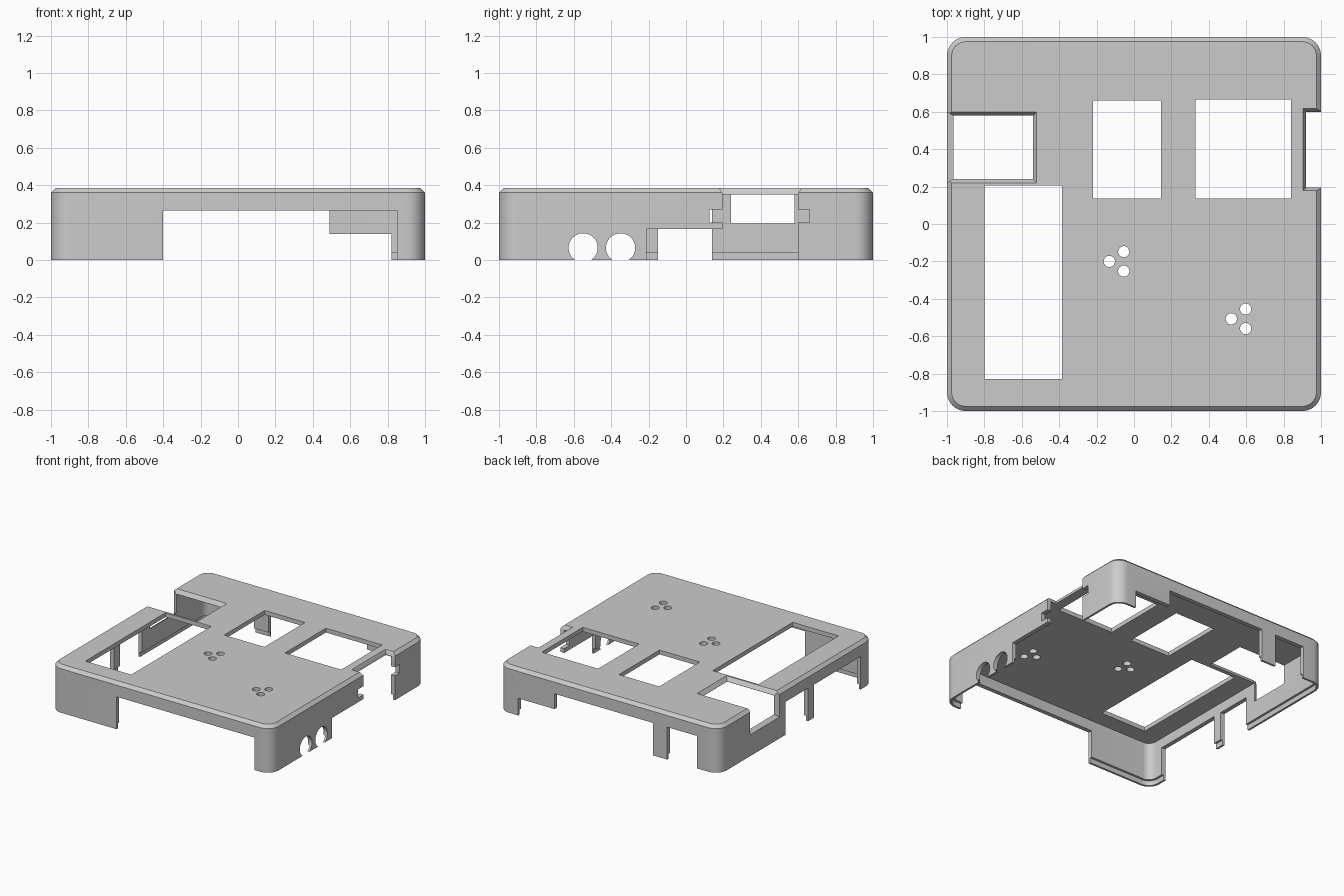
import bpy, bmesh, math
from mathutils import Matrix, Vector

cube = bpy.data.objects.get("Cube")
if cube:
    bpy.data.objects.remove(cube)

HEIGHT, WALL, CHAMFER, LIP = 0.385, 0.035, 0.025, 0.017

grey = bpy.data.materials.new("plain_grey")
grey.use_nodes = True
colour = (0.6, 0.6, 0.6, 1)
grey.diffuse_color = colour
grey.node_tree.nodes["Principled BSDF"].inputs["Base Color"].default_value = colour


def add_object(name, bm):
    bmesh.ops.recalc_face_normals(bm, faces=bm.faces)
    mesh = bpy.data.meshes.new(name)
    bm.to_mesh(mesh)
    bm.free()
    mesh.materials.append(grey)
    obj = bpy.data.objects.new(name, mesh)
    bpy.context.collection.objects.link(obj)
    return obj


def rounded_ring(bm, inset, z, radius=0.1, steps=8):
    """Rounded square outline, shrunk evenly by the inset."""
    ring = []
    for quarter in range(4):
        mid = math.radians(45 + 90 * quarter)
        centre = Vector((math.cos(mid), math.sin(mid), 0)) * math.sqrt(2) * (1 - radius)
        for i in range(steps + 1):
            a = math.pi / 2 * (quarter + i / steps)
            ring.append(bm.verts.new((centre.x + (radius - inset) * math.cos(a),
                                      centre.y + (radius - inset) * math.sin(a), z)))
    return ring


# Hollow lid: one lofted skin from the inner ceiling round the rim to the top
bm = bmesh.new()
profile = [(WALL, HEIGHT - WALL), (WALL, 0.04), (LIP, 0.04), (LIP, 0),
           (0, 0), (0, HEIGHT - CHAMFER), (CHAMFER, HEIGHT)]
rings = [rounded_ring(bm, inset, z) for inset, z in profile]
for low, high in zip(rings, rings[1:]):
    for i in range(len(low)):
        j = (i + 1) % len(low)
        bm.faces.new((low[i], low[j], high[j], high[i]))
bm.faces.new(rings[0])
bm.faces.new(rings[-1])
case = add_object("case_lid", bm)


def cut(bm):
    cutter = add_object("cutter", bm)
    cutter.hide_render = True
    mod = case.modifiers.new("cut", "BOOLEAN")
    mod.operation = "DIFFERENCE"
    mod.solver = "EXACT"
    mod.object = cutter
    bpy.context.view_layer.objects.active = case
    bpy.ops.object.modifier_apply(modifier=mod.name)
    bpy.data.objects.remove(cutter)


def cut_box(x0, x1, y0, y1, z0, z1):
    bm = bmesh.new()
    bmesh.ops.create_cube(bm, size=1)
    for v in bm.verts:
        v.co = (x1 if v.co.x > 0 else x0, y1 if v.co.y > 0 else y0, z1 if v.co.z > 0 else z0)
    cut(bm)


def cut_hole(centre, radius, axis):
    bm = bmesh.new()
    turn = Matrix.Rotation(math.pi / 2, 4, "Y") if axis == "X" else Matrix()
    bmesh.ops.create_cone(bm, cap_ends=True, segments=32, radius1=radius, radius2=radius,
                          depth=0.2, matrix=Matrix.Translation(centre) @ turn)
    cut(bm)


def cut_flare(near, far):
    """Tapered cutter between two four-cornered outlines."""
    bm = bmesh.new()
    a, b = ([bm.verts.new(p) for p in outline] for outline in (near, far))
    bm.faces.new(a)
    bm.faces.new(b)
    for i in range(4):
        j = (i + 1) % 4
        bm.faces.new((a[i], a[j], b[j], b[i]))
    cut(bm)


def flat_rect(x0, x1, y0, y1, z):
    return [(x0, y0, z), (x1, y0, z), (x1, y1, z), (x0, y1, z)]


def side_rect(x, y0, y1, z0, z1):
    return [(x, y0, z0), (x, y1, z0), (x, y1, z1), (x, y0, z1)]


# Windows in the top
for x0, x1, y0, y1 in [(-0.8, -0.385, -0.83, 0.205), (-0.22, 0.145, 0.135, 0.66),
                       (0.33, 0.84, 0.135, 0.665)]:
    cut_box(x0, x1, y0, y1, 0.3, 0.5)

# Two groups of three small holes
for x, y in [(-0.055, -0.2), (0.597, -0.507)]:
    for dx, dy in [(-0.077, 0), (0, 0.052), (0, -0.052)]:
        cut_hole((x + dx, y + dy, HEIGHT), 0.03, "Z")

# Openings in the front and back walls, leaving a leg at the back
cut_box(-0.4, 0.85, -1.1, -0.9, -0.1, 0.265)
cut_box(-0.4, 0.49, 0.9, 1.1, -0.1, 0.265)
cut_box(0.48, 0.82, 0.9, 1.1, -0.1, 0.14)
cut_box(-0.8, -0.53, 0.9, 1.1, -0.1, 0.265)

# Openings in the -x wall, leaving a leg between them
cut_box(-1.1, -0.9, -0.15, 0.14, -0.1, 0.27)
cut_box(-1.1, -0.9, -0.83, -0.225, -0.1, 0.27)

# Flared port through the top and the -x wall
cut_box(-1.1, -0.54, 0.24, 0.58, 0.195, 0.5)
cut_flare(flat_rect(-1.1, -0.54, 0.24, 0.58, 0.355),
          flat_rect(-1.1, -0.51, 0.21, 0.61, 0.4))
cut_flare(side_rect(-0.97, 0.24, 0.58, 0.195, 0.5),
          side_rect(-1.03, 0.20, 0.62, 0.155, 0.5))

# Port gap, latch slots and cable openings in the +x wall
cut_box(0.92, 1.1, 0.195, 0.6, -0.1, 0.5)
cut_flare(flat_rect(0.92, 1.1, 0.195, 0.6, 0.355),
          flat_rect(0.895, 1.1, 0.17, 0.625, 0.4))
cut_box(0.9, 1.1, 0.125, 0.66, 0.2, 0.27)
cut_box(0.9, 1.1, -0.21, 0.2, -0.1, 0.165)
for y in (-0.55, -0.35):
    cut_hole((1, y, 0.065), 0.078, "X")

# Smooth the rounded corners and keep edges crisp
bpy.ops.object.select_all(action="DESELECT")
case.select_set(True)
bpy.context.view_layer.objects.active = case
bpy.ops.object.shade_smooth_by_angle(angle=math.radians(30))
